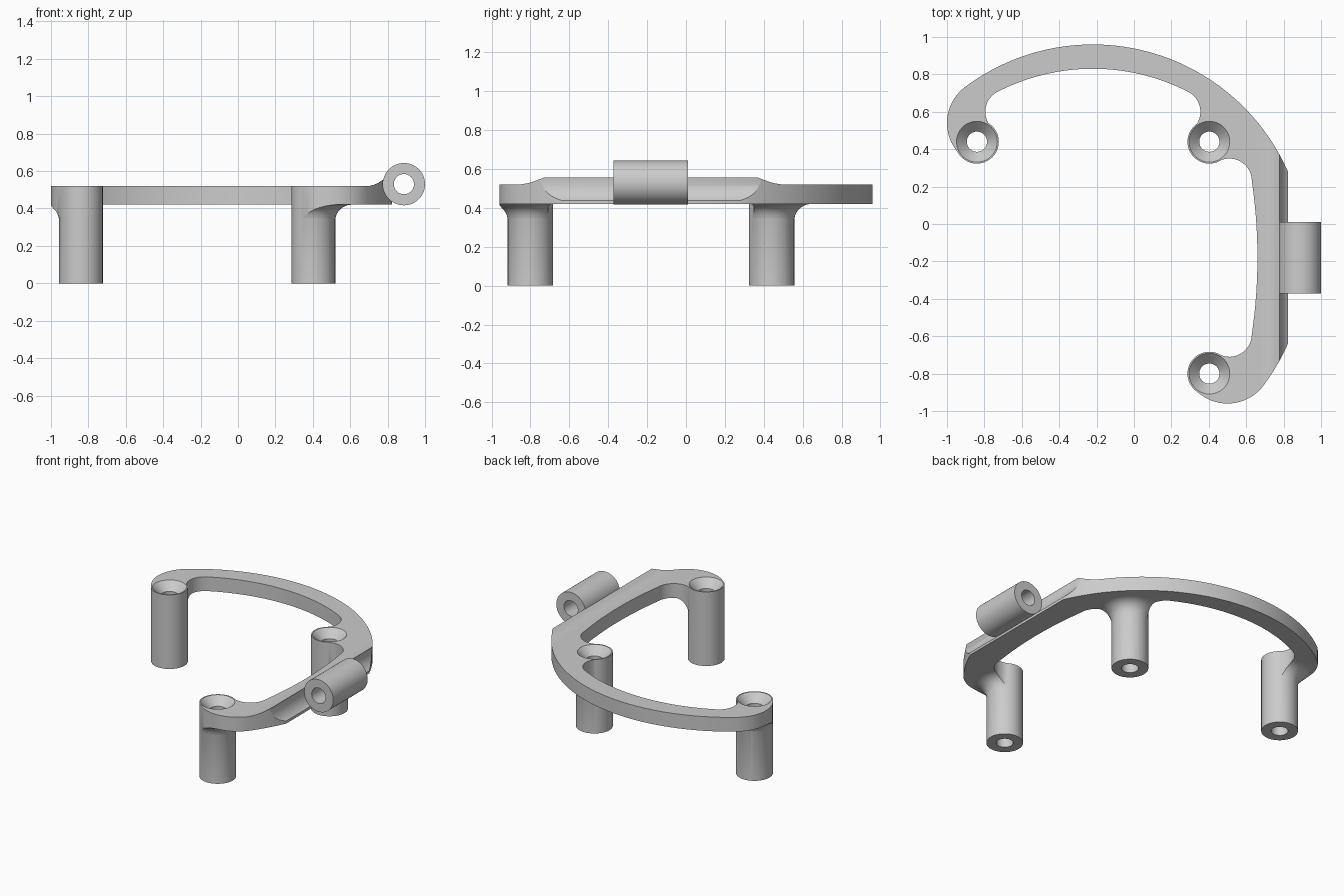
import bpy, bmesh, math
from mathutils import Vector, Matrix

if "Cube" in bpy.data.objects:
    bpy.data.objects.remove(bpy.data.objects["Cube"])

POSTS = [(-0.84, 0.44), (0.403, 0.44), (0.403, -0.80)]
POST_R, BOTTOM, TOP = 0.117, 0.42, 0.52
HINGE_X, HINGE_Z, HINGE_R = 0.887, 0.53, 0.113

grey = bpy.data.materials.new("light grey")
grey.diffuse_color = (0.6, 0.6, 0.6, 1)
grey.use_nodes = True
grey.node_tree.nodes["Principled BSDF"].inputs["Base Color"].default_value = grey.diffuse_color


def finish_mesh(name, bm):
    bmesh.ops.recalc_face_normals(bm, faces=bm.faces[:])
    me = bpy.data.meshes.new(name)
    bm.to_mesh(me)
    bm.free()
    ob = bpy.data.objects.new(name, me)
    bpy.context.collection.objects.link(ob)
    me.materials.append(grey)
    return ob


def arc(cx, cy, r, a0, a1, n=12):
    """Points on an arc, angles in degrees."""
    out = []
    for i in range(n + 1):
        a = math.radians(a0 + (a1 - a0) * i / n)
        out.append((cx + r * math.cos(a), cy + r * math.sin(a)))
    return out


def prism(name, pts, offset, place):
    """Closed outline extruded by offset; place maps 2D points to 3D."""
    bm = bmesh.new()
    f = bm.faces.new([bm.verts.new(place(*p)) for p in pts])
    ext = bmesh.ops.extrude_face_region(bm, geom=[f])
    vs = [v for v in ext["geom"] if isinstance(v, bmesh.types.BMVert)]
    bmesh.ops.translate(bm, verts=vs, vec=Vector(offset))
    return finish_mesh(name, bm)


def lathe(name, profile, center, n=64):
    """Capped solid of revolution around a vertical axis."""
    bm = bmesh.new()
    rings = []
    for r, z in profile:
        rings.append([bm.verts.new((center[0] + r * math.cos(2 * math.pi * i / n),
                                    center[1] + r * math.sin(2 * math.pi * i / n), z))
                      for i in range(n)])
    for a, b in zip(rings, rings[1:]):
        for i in range(n):
            j = (i + 1) % n
            bm.faces.new((a[i], a[j], b[j], b[i]))
    bm.faces.new(rings[0])
    bm.faces.new(rings[-1])
    return finish_mesh(name, bm)


def boolean(ob, tool, op):
    """Apply a boolean and remove the tool."""
    bpy.context.view_layer.objects.active = ob
    m = ob.modifiers.new("bool", 'BOOLEAN')
    m.operation, m.solver, m.object = op, 'EXACT', tool
    bpy.ops.object.modifier_apply(modifier=m.name)
    bpy.data.objects.remove(tool)


def smooth(ob):
    bpy.ops.object.select_all(action='DESELECT')
    ob.select_set(True)
    bpy.context.view_layer.objects.active = ob
    bpy.ops.object.shade_smooth_by_angle(angle=math.radians(30))


# plan outline: outer arc cut flat on the right, rounded ends, filleted inside
flat_x = 0.823
flat_a = math.degrees(math.acos((flat_x + 0.22) / 1.14))
outline = arc(-0.22, -0.18, 1.14, 126.87, flat_a, 48)
outline += arc(-0.22, -0.18, 1.14, -flat_a, -36.87, 8)
outline += arc(0.5, -0.72, 0.24, -36.87, -140.5, 24)[1:]
outline += [POSTS[2]]
outline += arc(0.51, -0.59, 0.12, -117.6, 0, 16)
inner_half = math.degrees(math.asin(0.41 / 2.8))
outline += arc(0.66 - 2.8, -0.18, 2.8, -inner_half, inner_half, 20)[1:-1]
outline += arc(0.51, 0.23, 0.12, 0, 117.6, 16)
outline += [POSTS[1]]
outline += arc(0.235, 0.60, 0.12, -44, 62, 16)
outline += arc(-0.22, -0.285, 1.115, 62.7, 117.3, 28)[1:-1]
outline += arc(-0.675, 0.60, 0.12, 118, 224, 16)
outline += [POSTS[0]]
outline += arc(-0.76, 0.54, 0.24, 231, 126.87, 24)[:-1]

# frame side profile: flat bar, raised lip, clearance groove around the hinge
side = [(-1.2, BOTTOM), (0.835, BOTTOM)]
side += arc(HINGE_X, HINGE_Z, HINGE_R - 0.001, -120, -193, 12)
side += [(0.762, 0.545), (0.745, 0.534), (0.725, 0.526), (0.705, 0.5215),
         (0.685, TOP), (-1.2, TOP)]
frame = prism("mount_frame", side, (0, 2.4, 0), lambda x, z: (x, -1.2, z))

# flared fillets below the frame, trimmed by the outline
for p in POSTS:
    flare = [(0.11, 0.325)]
    for i in range(1, 11):
        t = math.radians(9 * i)
        flare.append((0.207 - 0.09 * math.cos(t), 0.335 + 0.09 * math.sin(t) * 0.95))
    flare[-1] = (0.207, BOTTOM + 0.001)
    flare.append((0.207, BOTTOM + 0.03))
    boolean(frame, lathe("flare", flare, p), 'UNION')
boolean(frame, prism("trim", outline, (0, 0, 0.9), lambda x, y: (x, y, -0.1)), 'INTERSECT')

# posts, with countersunk screw holes
for p in POSTS:
    boolean(frame, lathe("post", [(POST_R, 0), (POST_R, TOP)], p), 'UNION')
for p in POSTS:
    hole = [(0.054, -0.1), (0.054, 0.465), (0.109, TOP), (0.109, 0.7)]
    boolean(frame, lathe("screw_hole", hole, p), 'DIFFERENCE')
smooth(frame)

# hinge barrel along y with a through hole
barrel = lathe("hinge_barrel", [(HINGE_R, -0.01), (HINGE_R, 0.372)], (0, 0))
boolean(barrel, lathe("pin_hole", [(0.054, -0.2), (0.054, 0.6)], (0, 0)), 'DIFFERENCE')
barrel.data.transform(Matrix.Translation((HINGE_X, 0, HINGE_Z)) @ Matrix.Rotation(math.pi / 2, 4, 'X'))
smooth(barrel)
